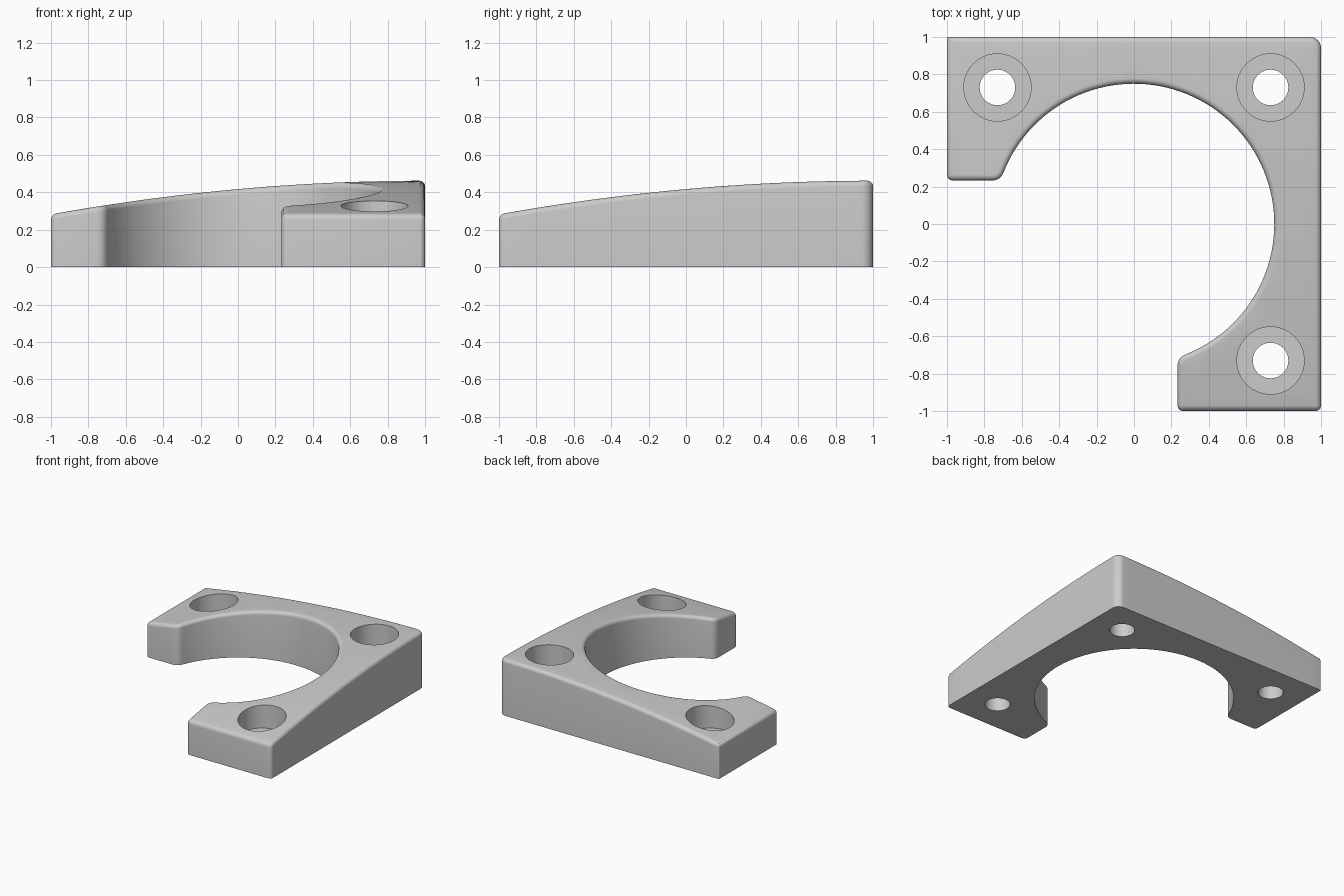
import bpy, bmesh
from math import sin, cos, pi, sqrt, atan2, hypot
from mathutils import Vector
from mathutils.geometry import delaunay_2d_cdt

if "Cube" in bpy.data.objects:
    bpy.data.objects.remove(bpy.data.objects["Cube"])

BORE, ARM_END, INNER, EDGE = 0.75, 0.233, 0.06, 0.03
HOLES = [(-0.73, 0.73), (0.73, 0.73), (0.73, -0.73)]
WIDE, NARROW, SEAT, SIDES = 0.18, 0.095, 0.16, 64


def top_height(x, y):
    # Two crossing arched surfaces, both highest at the outer corner
    return 0.462 - 0.045 * (1 - min(x, y)) ** 2


def bottom_height(x, y):
    return 0.0


def arc(cx, cy, r, a0, a1, n):
    return [(cx + r * cos(a0 + (a1 - a0) * i / n), cy + r * sin(a0 + (a1 - a0) * i / n))
            for i in range(n + 1)]


def half_outline(d, tip_r):
    """Outline of one arm, inset by d, from the outer corner round to mid bore."""
    def corner(sx, sy, cx, cy, r, a0, a1):
        c = max(r, d)
        return arc(cx - sx * c, cy - sy * c, c - d, a0, a1, 6)

    cy = ARM_END + INNER
    cx = -sqrt((BORE + INNER) ** 2 - cy ** 2)
    phi = atan2(cy, cx)
    pts = corner(1, 1, 1, 1, 0.06, pi / 4, pi / 2)
    tip = corner(-1, 1, -1, 1, tip_r, pi / 2, pi)
    (x0, y0), (x1, _) = pts[-1], tip[0]
    pts += [(x0 + (x1 - x0) * i / 20, y0) for i in range(1, 20)]
    pts += tip
    pts += corner(-1, -1, -1, ARM_END, 0.03, pi, 1.5 * pi)
    pts += arc(cx, cy, INNER - d, 1.5 * pi, phi + pi, 8)
    pts += arc(0, 0, BORE + d, phi, pi / 4, 40)[1:]
    return pts


def outline(d):
    back = half_outline(d, 0.008)
    side = [(y, x) for x, y in half_outline(d, 0.03)]
    return back + side[-2:0:-1]


def circle(x, y, r):
    return arc(x, y, r, 0, 2 * pi, SIDES)[:-1]


bm = bmesh.new()


def ring(points, height):
    return [bm.verts.new((x, y, height(x, y))) for x, y in points]


def bridge(a, b):
    for i in range(len(a)):
        j = (i + 1) % len(a)
        bm.faces.new((a[i], a[j], b[j], b[i]))


def sheet(border, hole_r, grid, height):
    """Fill the border with triangles that follow height, leaving the holes open."""
    points, edges = list(grid), []
    for loop in [border] + [circle(x, y, hole_r) for x, y in HOLES]:
        start, n = len(points), len(loop)
        points += loop
        edges += [(start + i, start + (i + 1) % n) for i in range(n)]
    out = delaunay_2d_cdt([Vector(p) for p in points], edges, [], 1, 1e-6)
    verts = ring([tuple(p) for p in out[0]], height)
    for tri in out[2]:
        mx = sum(out[0][i].x for i in tri) / 3
        my = sum(out[0][i].y for i in tri) / 3
        if all(hypot(mx - x, my - y) > hole_r * cos(pi / SIDES) for x, y in HOLES):
            bm.faces.new([verts[i] for i in tri])


# Walls and rounded top edge
previous = ring(outline(0), bottom_height)
STEPS = 6
for k in range(STEPS + 1):
    a = k / STEPS * pi / 2
    drop = EDGE * (1 - sin(a))
    current = ring(outline(EDGE * (1 - cos(a))), lambda x, y: top_height(x, y) - drop)
    bridge(previous, current)
    previous = current

# Arched top and flat underside
ticks = [i / 10 for i in range(-9, 10)]
inside = [(x, y) for x in ticks for y in ticks
          if hypot(x, y) > BORE + 0.05 and max(x, y) > ARM_END + 0.05]
sheet(outline(EDGE), WIDE, inside, top_height)
sheet(outline(0), NARROW, [], bottom_height)

# Counterbored screw holes
for x, y in HOLES:
    rim = ring(circle(x, y, WIDE), top_height)
    floor = ring(circle(x, y, WIDE), lambda px, py: SEAT)
    lip = ring(circle(x, y, NARROW), lambda px, py: SEAT)
    exit_rim = ring(circle(x, y, NARROW), bottom_height)
    bridge(rim, floor)
    bridge(floor, lip)
    bridge(lip, exit_rim)

# Weld the pieces into one solid
bmesh.ops.remove_doubles(bm, verts=bm.verts, dist=2e-5)
loose = [v for v in bm.verts if not v.link_faces]
bmesh.ops.delete(bm, geom=loose, context="VERTS")
bmesh.ops.recalc_face_normals(bm, faces=bm.faces)
mesh = bpy.data.meshes.new("corner_bracket")
bm.to_mesh(mesh)
bm.free()
body = bpy.data.objects.new("corner_bracket", mesh)
bpy.context.collection.objects.link(body)

grey = bpy.data.materials.new("plain grey")
grey.use_nodes = True
color = (0.6, 0.6, 0.6, 1)
grey.diffuse_color = color
grey.node_tree.nodes["Principled BSDF"].inputs["Base Color"].default_value = color
mesh.materials.append(grey)

# Smooth curves with crisp hole rims
bpy.ops.object.select_all(action="DESELECT")
body.select_set(True)
bpy.context.view_layer.objects.active = body
bpy.ops.object.shade_smooth_by_angle(angle=pi / 6)
